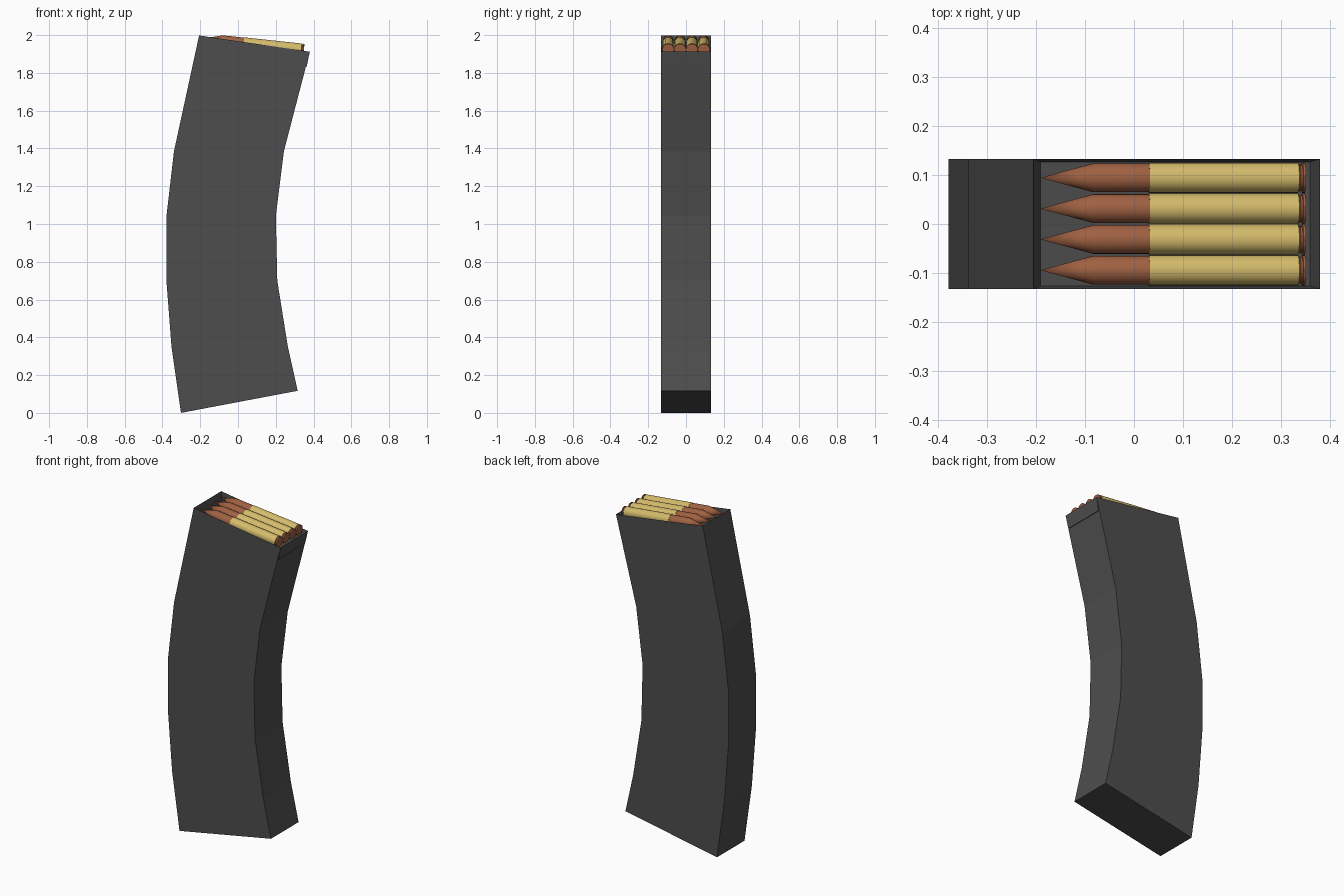
import bpy, bmesh, math
from mathutils import Matrix, Vector

if "Cube" in bpy.data.objects:
    bpy.data.objects.remove(bpy.data.objects["Cube"])


def material(name, rgb):
    m = bpy.data.materials.new(name)
    m.diffuse_color = (*rgb, 1)
    m.use_nodes = True
    m.node_tree.nodes["Principled BSDF"].inputs["Base Color"].default_value = m.diffuse_color
    return m


GREY = material("dark grey metal", (0.075, 0.075, 0.075))
BRASS = material("brass", (0.66, 0.50, 0.15))
COPPER = material("copper", (0.35, 0.12, 0.055))


def finish(bm, name, mats):
    bmesh.ops.recalc_face_normals(bm, faces=bm.faces)
    me = bpy.data.meshes.new(name)
    bm.to_mesh(me)
    bm.free()
    ob = bpy.data.objects.new(name, me)
    bpy.context.collection.objects.link(ob)
    for m in mats:
        me.materials.append(m)
    return ob


# Curved box: rectangular sections lofted from bottom to top
HALF_W = 0.133
sections = [  # (left x, left z, right x, right z)
    (-0.302, 0.0, 0.316, 0.117),
    (-0.352, 0.35, 0.264, 0.35),
    (-0.379, 0.70, 0.208, 0.70),
    (-0.379, 1.04, 0.200, 1.04),
    (-0.339, 1.385, 0.243, 1.385),
    (-0.206, 1.998, 0.380, 1.912),
]
bm = bmesh.new()


def ring(lx, lz, rx, rz, w):
    return [bm.verts.new(p) for p in
            ((lx, -w, lz), (rx, -w, rz), (rx, w, rz), (lx, w, lz))]


rings = [ring(*s, HALF_W) for s in sections]
# Recessed, slightly narrower tray in the open top
rings.append(ring(-0.191, 1.916, 0.364, 1.834, 0.127))
for a, b in zip(rings, rings[1:]):
    for i in range(4):
        j = (i + 1) % 4
        bm.faces.new((a[i], a[j], b[j], b[i]))
bm.faces.new(rings[0][::-1])
bm.faces.new(rings[-1])
finish(bm, "curved_box", [GREY])

# Rounds: lathe profile along the axis, (distance from tip, radius)
profile = [(0.0, 0.0), (0.108, 0.0295), (0.222, 0.0295), (0.222, 0.031),
           (0.529, 0.031), (0.533, 0.027), (0.537, 0.027), (0.538, 0.031),
           (0.543, 0.031), (0.543, 0.0)]
BRASS_SEGMENTS = (2, 3)
SIDES = 24
tip, tail = Vector((-0.191, 0, 1.981)), Vector((0.349, 0, 1.923))
axis = (tail - tip).normalized()
up = axis.cross(Vector((0, 1, 0))).normalized()

for n in range(4):
    bm = bmesh.new()
    y = -0.0945 + n * 0.063
    loops = []
    for d, r in profile:
        c = tip + axis * d + Vector((0, y, 0))
        if r == 0:
            loops.append([bm.verts.new(c)] * SIDES)
        else:
            loops.append([bm.verts.new(c + Vector((0, 1, 0)) * r * math.cos(t) + up * r * math.sin(t))
                          for t in (2 * math.pi * k / SIDES for k in range(SIDES))])
    for s, (a, b) in enumerate(zip(loops, loops[1:])):
        for i in range(SIDES):
            j = (i + 1) % SIDES
            corners = list(dict.fromkeys((a[i], a[j], b[j], b[i])))
            f = bm.faces.new(corners)
            f.material_index = 0 if s in BRASS_SEGMENTS else 1
    ob = finish(bm, f"round_{n + 1}", [BRASS, COPPER])
    bpy.ops.object.select_all(action='DESELECT')
    ob.select_set(True)
    bpy.context.view_layer.objects.active = ob
    bpy.ops.object.shade_smooth_by_angle(angle=math.radians(30))
